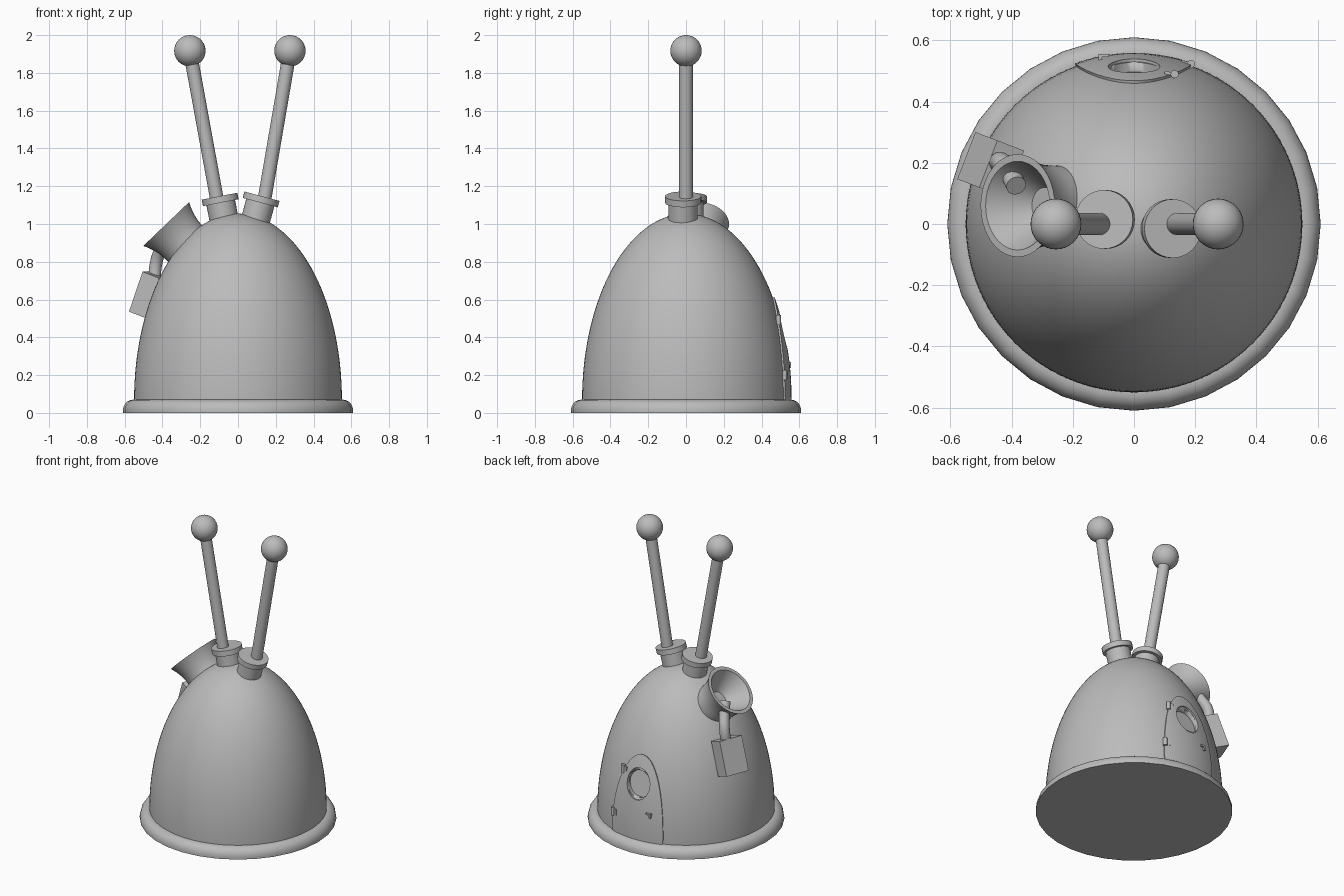
import bpy, bmesh, math
from mathutils import Vector, Matrix

if "Cube" in bpy.data.objects:
    bpy.data.objects.remove(bpy.data.objects["Cube"], do_unlink=True)

# One plain grey for every part
GREY = (0.5, 0.5, 0.5, 1)
grey = bpy.data.materials.new("plain_grey")
grey.use_nodes = True
grey.diffuse_color = GREY
grey.node_tree.nodes["Principled BSDF"].inputs["Base Color"].default_value = GREY

BASE_Z, DOME_R, DOME_H = 0.07, 0.55, 0.985


def finish(name, bm, smooth=True):
    bmesh.ops.recalc_face_normals(bm, faces=bm.faces)
    mesh = bpy.data.meshes.new(name)
    bm.to_mesh(mesh)
    bm.free()
    mesh.materials.append(grey)
    obj = bpy.data.objects.new(name, mesh)
    bpy.context.collection.objects.link(obj)
    if smooth:
        bpy.ops.object.select_all(action="DESELECT")
        obj.select_set(True)
        bpy.context.view_layer.objects.active = obj
        bpy.ops.object.shade_smooth_by_angle(angle=math.radians(35))
    return obj


def lathe(name, profile, sides, origin=(0, 0, 0), axis=(0, 0, 1)):
    """Turn (radius, height) points about an axis; zero radii become poles."""
    bm = bmesh.new()
    verts = [bm.verts.new((r, 0, h)) for r, h in profile]
    edges = [bm.edges.new(pair) for pair in zip(verts, verts[1:])]
    bmesh.ops.spin(bm, geom=verts + edges, cent=(0, 0, 0), axis=(0, 0, 1),
                   angle=math.tau, steps=sides, use_merge=True)
    bmesh.ops.remove_doubles(bm, verts=bm.verts, dist=1e-5)
    turn = Vector((0, 0, 1)).rotation_difference(Vector(axis)).to_matrix().to_4x4()
    bm.transform(Matrix.Translation(origin) @ turn)
    return finish(name, bm)


def rod(name, start, end, radius, sides=32):
    a, b = Vector(start), Vector(end)
    length = (b - a).length
    return lathe(name, [(0, 0), (radius, 0), (radius, length), (0, length)],
                 sides, a, (b - a).normalized())


def box(name, size, matrix):
    bm = bmesh.new()
    bmesh.ops.create_cube(bm, size=1, matrix=matrix @ Matrix.Diagonal((*size, 1)))
    return finish(name, bm, smooth=False)


def dome_point(x, z, lift=0.0):
    """Point on the back of the dome, lifted along the surface normal."""
    t = (z - BASE_Z) / DOME_H
    y = math.sqrt(max(DOME_R ** 2 * (1 - t * t) - x * x, 0))
    normal = Vector((x / DOME_R ** 2, y / DOME_R ** 2, (z - BASE_Z) / DOME_H ** 2))
    return Vector((x, y, z)) + normal.normalized() * lift


# Dome and rounded foot
arc = [i * math.pi / 2 / 32 for i in range(33)]
dome = lathe("dome", [(0, 0.02), (DOME_R, 0.02)] +
             [(DOME_R * math.cos(a), BASE_Z + DOME_H * math.sin(a)) for a in arc[:-1]]
             + [(0, BASE_Z + DOME_H)], 96)
foot_curve = [(0.555 + 0.055 * math.cos(a), 0.01 + 0.06 * math.sin(a)) for a in arc[::4]]
lathe("foot_ring", [(0, 0), (0.61, 0)] + foot_curve + [(0.5, 0.07)], 32)

# Antennae: collar, rod and ball on each side
for side, collar_x, collar_y, lean, ball_x in (
        ("right", -0.098, 0.015, 11, -0.255), ("left", 0.127, -0.015, 15, 0.275)):
    s = math.copysign(1, collar_x)
    up = Vector((s * math.sin(math.radians(lean)), 0, math.cos(math.radians(lean))))
    top = Vector((collar_x, collar_y, 1.147))
    lathe(side + "_collar", [(0, -0.2), (0.077, -0.2), (0.077, -0.035),
                             (0.096, -0.035), (0.096, 0), (0, 0)], 32, top, up)
    ball = Vector((ball_x, 0, 1.917))
    rod(side + "_antenna", (collar_x + s * 0.008, 0, 1.1), ball, 0.036)
    bm = bmesh.new()
    bmesh.ops.create_uvsphere(bm, u_segments=32, v_segments=16, radius=0.083,
                              matrix=Matrix.Translation(ball))
    finish(side + "_antenna_ball", bm)

# Flared horn opening up and outwards
flare = [(0.132 + 0.036 * (i / 8) ** 2, -0.14 + 0.14 * i / 8) for i in range(9)]
lathe("horn", [(0, -0.24), (0.13, -0.24)] + flare +
      [(0.145, 0), (0.1, -0.075), (0.06, -0.13), (0, -0.13)],
      40, (-0.38, 0.06, 1.0), (-0.69, 0, 0.72))

# Box leaning on the dome beside the horn
spin = Matrix.Rotation(math.radians(159), 4, "Z") @ Matrix.Rotation(math.radians(-20), 4, "Y")
box("horn_box", (0.1, 0.165, 0.225), Matrix.Translation((-0.468, 0.193, 0.625)) @ spin)

# Bent pipe joining box and horn
curve = bpy.data.curves.new("horn_pipe", "CURVE")
curve.dimensions = "3D"
curve.bevel_depth = 0.033
curve.bevel_resolution = 6
curve.use_fill_caps = True
path = [(-0.445, 0.195, 0.68), (-0.432, 0.2, 0.8), (-0.405, 0.165, 0.88), (-0.385, 0.125, 0.95)]
spline = curve.splines.new("BEZIER")
spline.bezier_points.add(len(path) - 1)
for point, co in zip(spline.bezier_points, path):
    point.co = co
    point.handle_left_type = point.handle_right_type = "AUTO"
curve.materials.append(grey)
bpy.context.collection.objects.link(bpy.data.objects.new("horn_pipe", curve))

# Arched door plate following the dome, with a round window opening
WIN_Z, WIN_X, WIN_H = 0.43, 0.083, 0.1
RINGS, STEPS, LIFT = 10, 96, 0.009


def door_edge(angle):
    """Distance from window centre to the arch outline along a direction."""
    dx, dz = math.cos(angle), math.sin(angle)
    d = 0.0
    while True:
        x, z = dx * d, WIN_Z + dz * d
        if z < 0.06 or (x / 0.19) ** 2 + (max(z - 0.06, 0) / 0.55) ** 2.2 > 1:
            return d
        d += 0.001


bm = bmesh.new()
angles = [math.tau * i / STEPS for i in range(STEPS)]
rings = []
for k in range(-1, RINGS + 2):
    f = min(max(k / RINGS, 0), 1)
    lift = LIFT if 0 <= k <= RINGS else -0.01
    ring = []
    for a in angles:
        inner = Vector((WIN_X * math.cos(a), WIN_H * math.sin(a)))
        reach = door_edge(a)
        outer = Vector((reach * math.cos(a), reach * math.sin(a)))
        p = inner.lerp(outer, f)
        ring.append(bm.verts.new(dome_point(p.x, WIN_Z + p.y, lift)))
    rings.append(ring)
for r0, r1 in zip(rings, rings[1:]):
    for i in range(STEPS):
        j = (i + 1) % STEPS
        bm.faces.new((r0[i], r0[j], r1[j], r1[i]))
finish("door", bm)

# Window recess cut into the dome
centre = dome_point(0, WIN_Z)
normal = (dome_point(0, WIN_Z, 1) - centre).normalized()
cutter = rod("window_cutter", centre - normal * 0.035, centre + normal * 0.15, WIN_X + 0.004, 48)
cutter.hide_render = True
cutter.hide_viewport = True
cut = dome.modifiers.new("window_recess", "BOOLEAN")
cut.operation = "DIFFERENCE"
cut.object = cutter

# Door hinges and handle
for name, x, z in (("lower_hinge", 0.183, 0.2), ("upper_hinge", 0.13, 0.49)):
    p = dome_point(x, z, 0.01)
    rod(name, p - Vector((0, 0, 0.027)), p + Vector((0, 0, 0.027)), 0.013, 16)
    box(name + "_leaf", (0.035, 0.01, 0.04), Matrix.Translation(dome_point(x - 0.015, z, 0.008))
        @ Matrix.Rotation(-math.atan2(x, 0.5), 4, "Z"))
grip = dome_point(-0.095, 0.26, 0.02)
box("handle_bar", (0.035, 0.01, 0.012), Matrix.Translation(grip))
box("handle_stem", (0.012, 0.03, 0.03), Matrix.Translation(grip + Vector((-0.012, -0.01, -0.01))))
